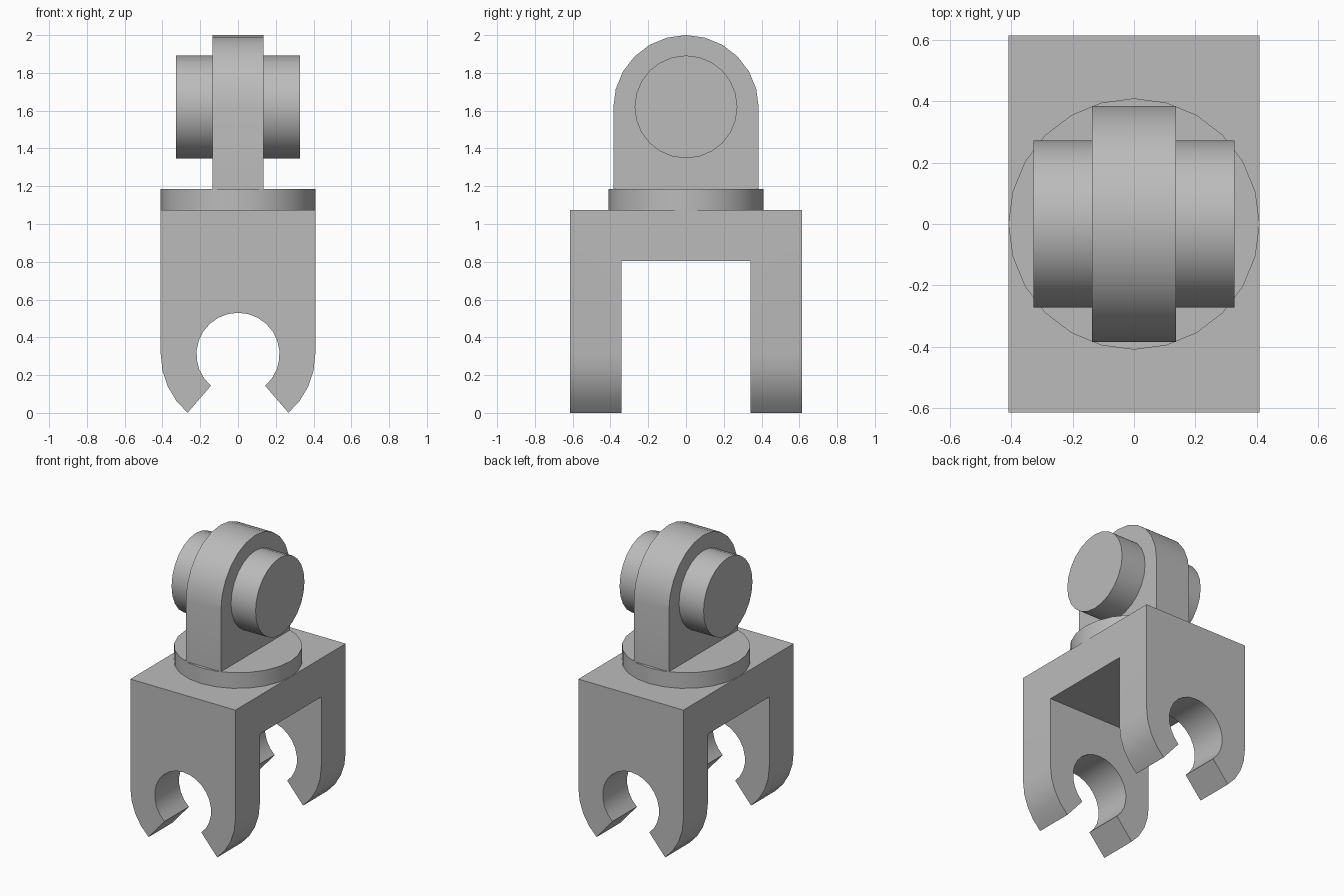
import bpy, bmesh, math
from mathutils import Vector

cube = bpy.data.objects.get("Cube")
if cube:
    bpy.data.objects.remove(cube, do_unlink=True)

grey = bpy.data.materials.new("light grey plastic")
grey.use_nodes = True
colour = (0.5, 0.5, 0.5, 1)
grey.diffuse_color = colour
grey.node_tree.nodes["Principled BSDF"].inputs["Base Color"].default_value = colour


def arc(radius, start, end, steps, height=0.0):
    """Points on an arc, angles in degrees."""
    angles = [math.radians(start + (end - start) * i / steps) for i in range(steps + 1)]
    return [(radius * math.cos(a), height + radius * math.sin(a)) for a in angles]


def extrude(name, profile, axis, low, high):
    """Extrude a 2D profile along one axis, from low to high."""
    def place(u, v, w):
        return {"x": (w, u, v), "y": (u, w, v), "z": (u, v, w)}[axis]

    bm = bmesh.new()
    face = bm.faces.new([bm.verts.new(place(u, v, low)) for u, v in profile])
    result = bmesh.ops.extrude_face_region(bm, geom=[face], use_keep_orig=True)
    moved = [g for g in result["geom"] if isinstance(g, bmesh.types.BMVert)]
    bmesh.ops.translate(bm, verts=moved, vec=Vector(place(0, 0, high - low)))
    bmesh.ops.recalc_face_normals(bm, faces=bm.faces)
    mesh = bpy.data.meshes.new(name)
    bm.to_mesh(mesh)
    bm.free()
    mesh.materials.append(grey)
    obj = bpy.data.objects.new(name, mesh)
    bpy.context.collection.objects.link(obj)
    return obj


def activate(obj):
    bpy.ops.object.select_all(action="DESELECT")
    obj.select_set(True)
    bpy.context.view_layer.objects.active = obj


WIDTH, DEPTH, TOP = 0.409, 0.613, 1.075
CLIP_Z, PIN_Z, DISC_TOP = 0.31, 1.62, 1.185
OPENING = 49.2  # angle of the clip mouth below horizontal

# Forked body: clip outline run front to back, then the gap between legs cut out
outline = [(-WIDTH, TOP), (WIDTH, TOP)]
outline += arc(WIDTH, 0, -OPENING, 4, CLIP_Z)
outline += arc(0.22, -OPENING, 180 + OPENING, 20, CLIP_Z)
outline += arc(WIDTH, 180 + OPENING, 180, 4, CLIP_Z)
body = extrude("forked_clip_body", outline, "y", -DEPTH, DEPTH)

gap = [(-0.342, -0.2), (0.342, -0.2), (0.342, 0.803), (-0.342, 0.803)]
cutter = extrude("leg_gap_cutter", gap, "x", -1, 1)
cutter.hide_render = True
cut = body.modifiers.new("leg gap", "BOOLEAN")
cut.operation = "DIFFERENCE"
cut.solver = "EXACT"
cut.object = cutter
activate(body)
bpy.ops.object.modifier_apply(modifier=cut.name)
bpy.data.objects.remove(cutter, do_unlink=True)

# Round turntable on the body
disc = extrude("turntable_disc", arc(WIDTH, 0, 360, 24)[:-1], "z", TOP, DISC_TOP)

# Upright lug with a rounded top
lug_profile = [(-0.385, DISC_TOP), (0.385, DISC_TOP)] + arc(0.385, 0, 180, 12, 1.615)
lug = extrude("upright_lug", lug_profile, "x", -0.136, 0.136)

# Pin stubs on both sides of the lug
pin_profile = arc(0.272, 0, 360, 24, PIN_Z)[:-1]
left_pin = extrude("left_pin", pin_profile, "x", 0.136, 0.327)
right_pin = extrude("right_pin", pin_profile, "x", -0.327, -0.136)

for part in (body, disc, lug, left_pin, right_pin):
    activate(part)
    bpy.ops.object.shade_smooth_by_angle(angle=math.radians(35))
